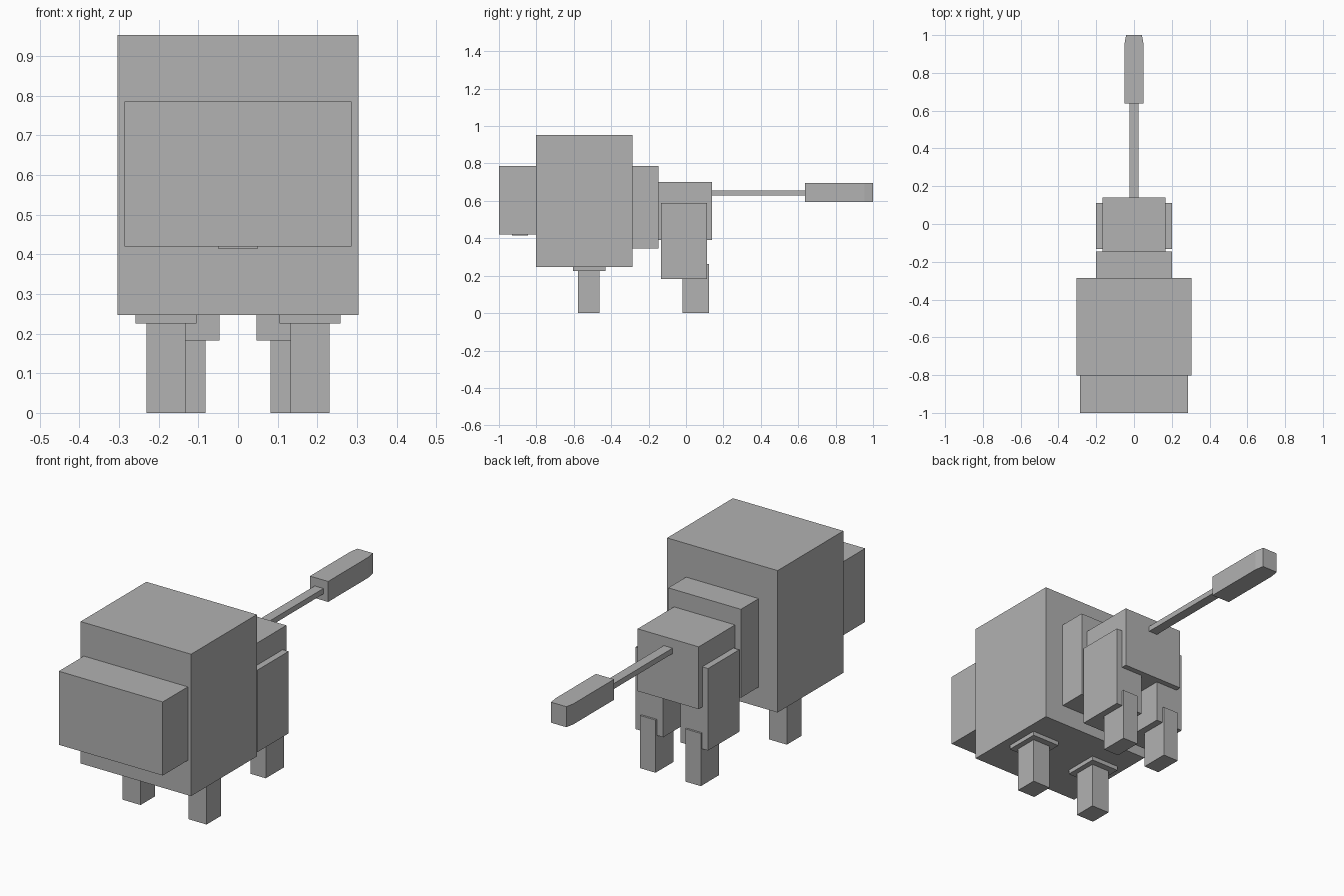
import bpy
import bmesh

if "Cube" in bpy.data.objects:
    bpy.data.objects.remove(bpy.data.objects["Cube"], do_unlink=True)

# Single flat colour
grey = bpy.data.materials.new("grey")
grey.use_nodes = True
colour = (0.445, 0.445, 0.445, 1)
grey.diffuse_color = colour
grey.node_tree.nodes["Principled BSDF"].inputs["Base Color"].default_value = colour


def box(name, xs, ys, zs, end_width=None, taper_from=None):
    """Box between limits; optionally narrowed in x towards its rear end."""
    bm = bmesh.new()
    bmesh.ops.create_cube(bm, size=1)
    for v in bm.verts:
        v.co = [lim[1] if c > 0 else lim[0] for c, lim in zip(v.co, (xs, ys, zs))]
    if end_width:
        bmesh.ops.bisect_plane(bm, geom=bm.verts[:] + bm.edges[:] + bm.faces[:],
                               plane_co=(0, taper_from, 0), plane_no=(0, 1, 0))
        for v in bm.verts:
            if v.co.y > taper_from + 0.001:
                v.co.x = end_width if v.co.x > 0 else -end_width
    bmesh.ops.recalc_face_normals(bm, faces=bm.faces)
    mesh = bpy.data.meshes.new(name)
    bm.to_mesh(mesh)
    bm.free()
    mesh.materials.append(grey)
    obj = bpy.data.objects.new(name, mesh)
    bpy.context.collection.objects.link(obj)
    return obj


def centred(name, half, ys, zs, **taper):
    return box(name, (-half, half), ys, zs, **taper)


def pair(name, xs, ys, zs):
    box("left_" + name, xs, ys, zs)
    box("right_" + name, (-xs[1], -xs[0]), ys, zs)


# Head, mane and body
centred("head", 0.286, (-1.0, -0.803), (0.42, 0.786))
centred("chin", 0.05, (-0.93, -0.845), (0.415, 0.422))
centred("mane", 0.304, (-0.803, -0.286), (0.247, 0.953))
centred("shoulders", 0.2, (-0.286, -0.146), (0.346, 0.786))
centred("hindquarters", 0.168, (-0.146, 0.14), (0.39, 0.7))

# Tail with a tuft narrowed at the tip
centred("tail", 0.024, (0.14, 0.64), (0.628, 0.655))
centred("tail_tuft", 0.05, (0.637, 1.0), (0.595, 0.697), end_width=0.042, taper_from=0.955)

# Legs
pair("front_leg", (0.132, 0.231), (-0.577, -0.463), (0, 0.226))
pair("front_leg_cuff", (0.105, 0.259), (-0.605, -0.43), (0.226, 0.248))
pair("thigh", (0.047, 0.2), (-0.133, 0.112), (0.182, 0.59))
pair("hind_leg", (0.082, 0.167), (-0.02, 0.122), (0, 0.262))
